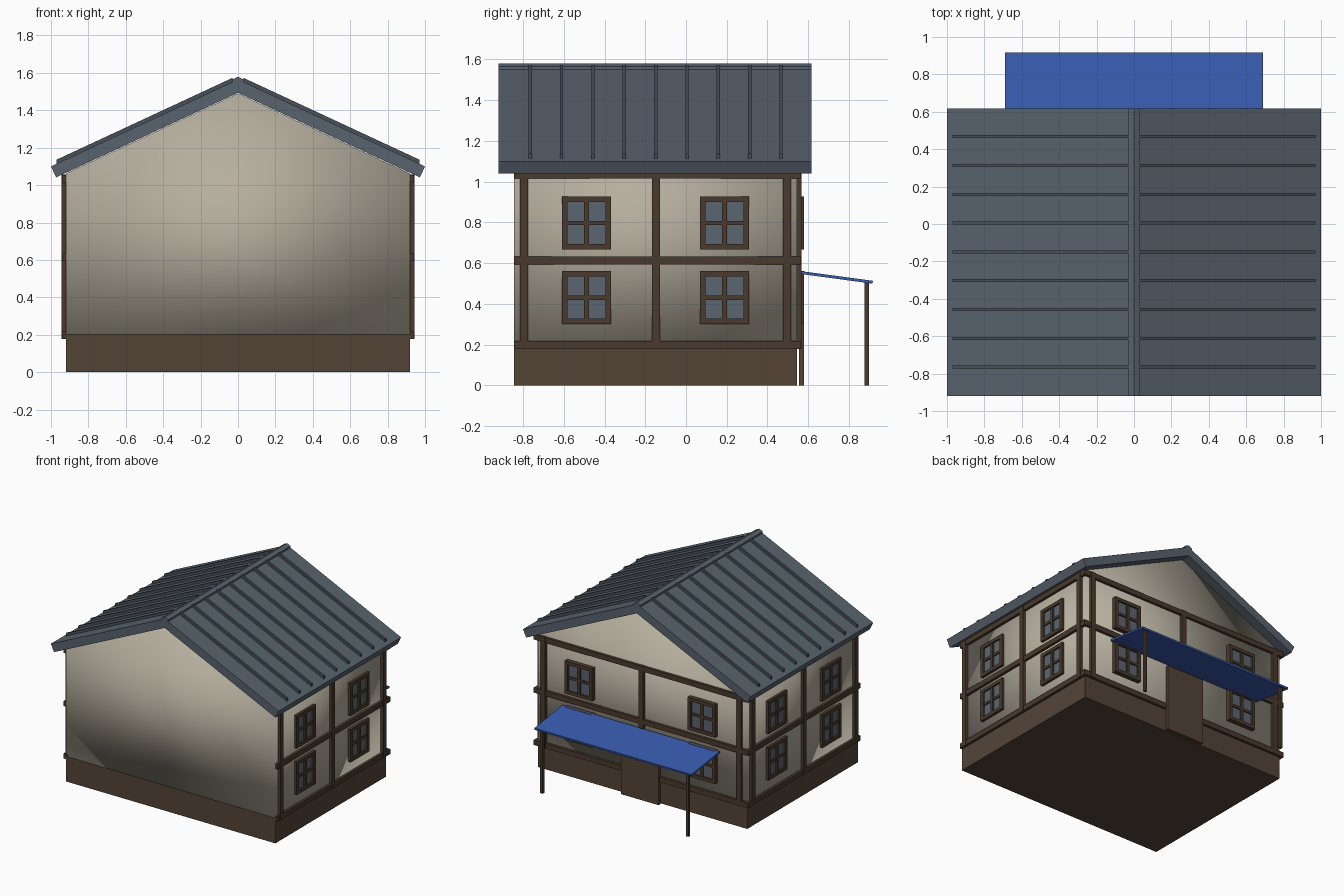
import bpy, math
from mathutils import Vector

if "Cube" in bpy.data.objects:
    bpy.data.objects.remove(bpy.data.objects["Cube"])


def material(name, rgb):
    m = bpy.data.materials.new(name)
    m.diffuse_color = (*rgb, 1)
    m.use_nodes = True
    m.node_tree.nodes["Principled BSDF"].inputs["Base Color"].default_value = m.diffuse_color
    return m


CREAM = material("cream plaster", (0.47, 0.43, 0.345))
EARTH = material("brown plinth", (0.088, 0.058, 0.039))
TIMBER = material("dark timber", (0.068, 0.042, 0.026))
SLATE = material("slate grey", (0.098, 0.122, 0.153))
SEAM = material("dark slate", (0.065, 0.08, 0.10))
GLASS = material("grey glass", (0.105, 0.131, 0.16))
BLUE = material("awning blue", (0.04, 0.105, 0.43))


def mesh_object(name, verts, faces, mat):
    me = bpy.data.meshes.new(name)
    me.from_pydata(verts, [], faces)
    me.materials.append(mat)
    ob = bpy.data.objects.new(name, me)
    bpy.context.collection.objects.link(ob)
    return ob


def box(name, x, y, z, mat):
    """Box from (min, max) pairs on each axis."""
    x, y, z = sorted(x), sorted(y), sorted(z)
    verts = [(a, b, c) for a in x for b in y for c in z]
    faces = [(0, 1, 3, 2), (4, 6, 7, 5), (0, 4, 5, 1),
             (2, 3, 7, 6), (0, 2, 6, 4), (1, 5, 7, 3)]
    return mesh_object(name, verts, faces, mat)


def prism(name, axis, profile, lo, hi, mat):
    """Extrude a counter-clockwise profile: (x, z) along y, or (y, z) along x."""
    n = len(profile)
    if axis == "y":
        verts = [(p, lo, q) for p, q in profile] + [(p, hi, q) for p, q in profile]
    else:
        verts = [(hi, p, q) for p, q in profile] + [(lo, p, q) for p, q in profile]
    faces = [tuple(range(n)), tuple(range(2 * n - 1, n - 1, -1))]
    faces += [(i, i + n, (i + 1) % n + n, (i + 1) % n) for i in range(n)]
    return mesh_object(name, verts, faces, mat)


W, FRONT, BACK = 0.92, -0.845, 0.545
SLOPE = 0.465
ANGLE = math.atan(SLOPE)
PEAK = 1.565

# Plinth and gabled wall block
box("plinth", (-W, W), (FRONT, BACK), (0, 0.2), EARTH)
eave = 1.49 - SLOPE * W
walls = prism("walls", "y", [(-W, 0.2), (W, 0.2), (W, eave), (0, 1.49), (-W, eave)],
              FRONT, BACK, CREAM)
walls.data.shade_smooth()

# Roof slabs, raised seams and ridge cap
t = 0.065
nx, nz = math.sin(ANGLE) * t, math.cos(ANGLE) * t
drop = t / math.cos(ANGLE)
Y0, Y1 = -0.92, 0.617


def roof_strip(name, s, x0, x1, lift, y0, y1, mat):
    """Thin sloped strip lying on the roof plane of side s."""
    z0, z1 = PEAK - SLOPE * x0, PEAK - SLOPE * x1
    pts = [(s * x0, z0 - 0.005), (s * x1, z1 - 0.005), (s * x1, z1 + lift), (s * x0, z0 + lift)]
    return prism(name, "y", pts if s > 0 else pts[::-1], y0, y1, mat)


for s, side in ((1, "right"), (-1, "left")):
    pts = [(0, PEAK - drop), (s * (1 - nx), 1.10 - nz), (s, 1.10), (0, PEAK)]
    prism("roof_" + side, "y", pts if s > 0 else pts[::-1], Y0, Y1, SLATE)
    roof_strip("ridge_cap_" + side, s, 0, 0.03, 0.014, Y0, Y1, SLATE)
    for i in range(9):
        y = -0.765 + 0.154 * i
        roof_strip("roof_seam_" + side, s, 0.03, 0.97, 0.022, y - 0.008, y + 0.008, SEAM)

# Wall mapping helpers: u runs along the wall, d is the distance outwards


def wall_box(name, wall, u, d, z, mat):
    if wall == "back":
        return box(name, u, (BACK + d[0], BACK + d[1]), z, mat)
    s = 1 if wall == "right" else -1
    return box(name, (s * (W + d[0]), s * (W + d[1])), u, z, mat)


def window(wall, u, z, d):
    hw, hh, f = 0.12, 0.13, 0.027
    wall_box("window_glass", wall, (u - hw + 0.01, u + hw - 0.01), (-0.01, d - 0.014),
             (z - hh + 0.01, z + hh - 0.01), GLASS)
    for s in (-1, 1):
        wall_box("window_stile", wall, (u + s * hw, u + s * (hw - f)), (-0.01, d),
                 (z - hh, z + hh), TIMBER)
        wall_box("window_rail", wall, (u - hw + f, u + hw - f), (-0.01, d),
                 (z + s * hh, z + s * (hh - f)), TIMBER)
    wall_box("window_mullion", wall, (u - 0.012, u + 0.012), (-0.01, d - 0.003),
             (z - hh + f, z + hh - f), TIMBER)
    wall_box("window_crossbar", wall, (u - hw + f, u + hw - f), (-0.01, d - 0.004),
             (z - 0.01, z + 0.01), TIMBER)


# Timber framing and windows on the sides and the back
LAYOUT = {
    "right": ((FRONT, BACK + 0.02), (-0.795, -0.147, 0.496), (-0.488, 0.189), 0.021),
    "left": ((FRONT, BACK + 0.02), (-0.795, -0.147, 0.496), (-0.488, 0.189), 0.021),
    "back": ((-W - 0.022, W + 0.022), (-0.86, 0, 0.86), (-0.54, 0.54), 0.035),
}
for wall, (span, posts, windows, depth) in LAYOUT.items():
    for z in (0.197, 0.613, 1.035):
        wall_box("beam_" + wall, wall, span, (-0.02, 0.02), (z - 0.02, z + 0.02), TIMBER)
    for u in posts:
        wall_box("post_" + wall, wall, (u - 0.02, u + 0.02), (-0.02, 0.023),
                 (0.177, 1.057), TIMBER)
    for u in windows:
        for z in (0.43, 0.797):
            window(wall, u, z, depth)

# Back door
box("door", (-0.165, 0.165), (0.555, 0.58), (0, 0.53), EARTH)

# Sloping awning on two posts
prism("awning", "x", [(0.56, 0.547), (0.916, 0.499), (0.918, 0.513), (0.562, 0.561)],
      -0.69, 0.69, BLUE)
for s in (-1, 1):
    box("awning_post", (s * 0.64 - 0.011, s * 0.64 + 0.011), (0.877, 0.899), (0, 0.504), TIMBER)
